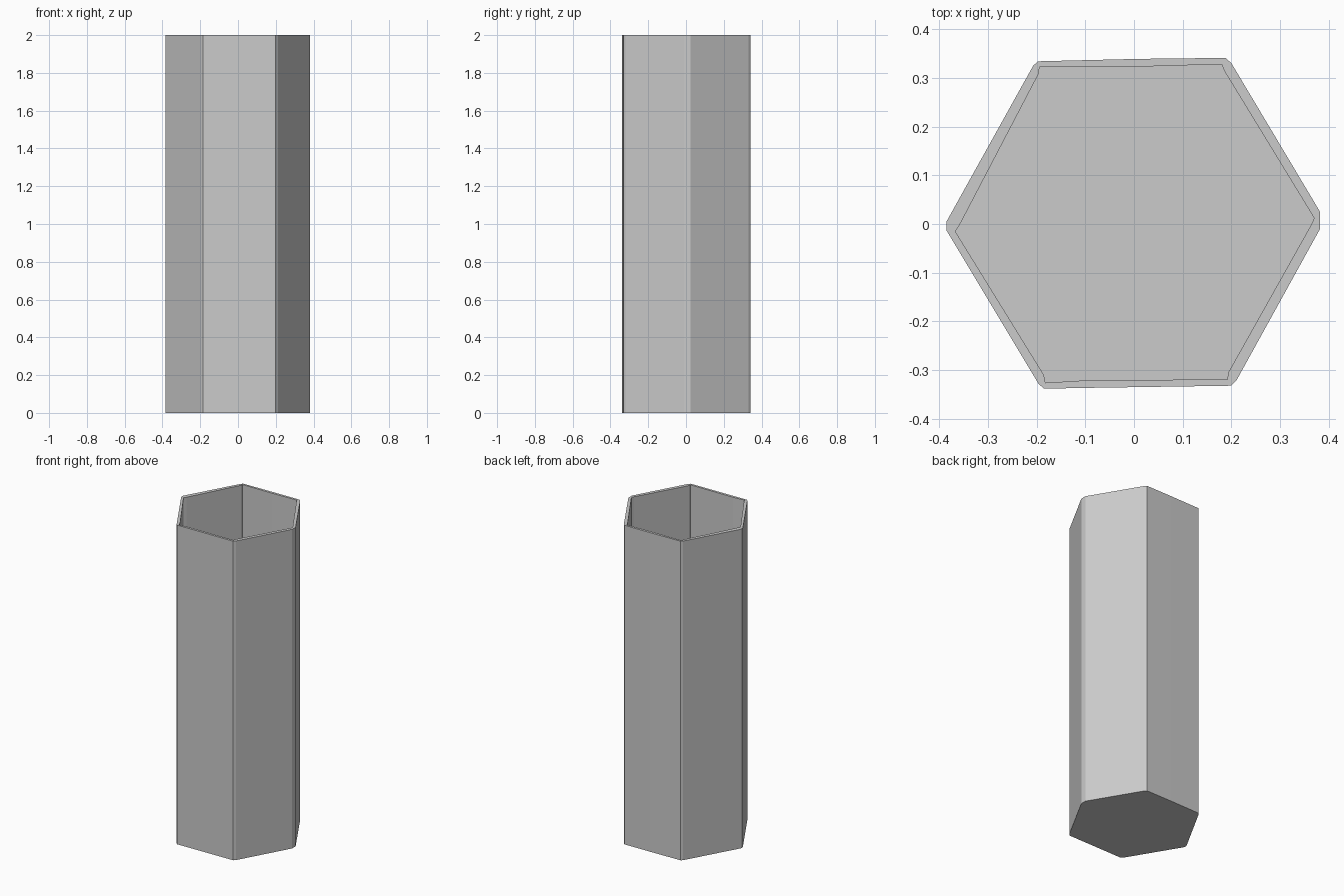
import bpy, bmesh

if "Cube" in bpy.data.objects:
    bpy.data.objects.remove(bpy.data.objects["Cube"])

# slightly worn hexagon outlines, counter-clockwise; matching point counts
OUTER = [(0.382, -0.01), (0.382, 0.025), (0.2, 0.33), (0.188, 0.341), (0.01, 0.339),
         (-0.197, 0.334), (-0.207, 0.325), (-0.385, 0.005), (-0.385, -0.013),
         (-0.196, -0.328), (-0.185, -0.338), (-0.07, -0.336), (0.199, -0.332), (0.211, -0.32)]
INNER = [(0.363, -0.003), (0.37, 0.012), (0.185, 0.315), (0.18, 0.328), (0.01, 0.323),
         (-0.194, 0.322), (-0.196, 0.308), (-0.357, 0.0), (-0.367, -0.015),
         (-0.185, -0.31), (-0.182, -0.326), (-0.1, -0.321), (0.192, -0.319), (0.193, -0.306)]
FLOOR, TOP = 0.15, 2.0


def ring(bm, pts, z):
    return [bm.verts.new((x, y, z)) for x, y in pts]


def bridge(bm, a, b):
    n = len(a)
    for i in range(n):
        j = (i + 1) % n
        bm.faces.new((a[i], a[j], b[j], b[i]))


def finish(bm, name):
    mesh = bpy.data.meshes.new(name)
    bm.to_mesh(mesh)
    bm.free()
    bpy.context.collection.objects.link(bpy.data.objects.new(name, mesh))


# hollow hexagonal wall with a flat rim
bm = bmesh.new()
rings = [ring(bm, p, z) for p, z in
         ((OUTER, FLOOR), (OUTER, TOP), (INNER, TOP), (INNER, FLOOR))]
for a, b in zip(rings, rings[1:]):
    bridge(bm, a, b)
finish(bm, "tube_wall")

# solid base plate that forms the floor of the tube
bm = bmesh.new()
low, high = ring(bm, OUTER, 0), ring(bm, OUTER, FLOOR)
bridge(bm, low, high)
bm.faces.new(high)
bm.faces.new(low[::-1])
finish(bm, "base_plate")
